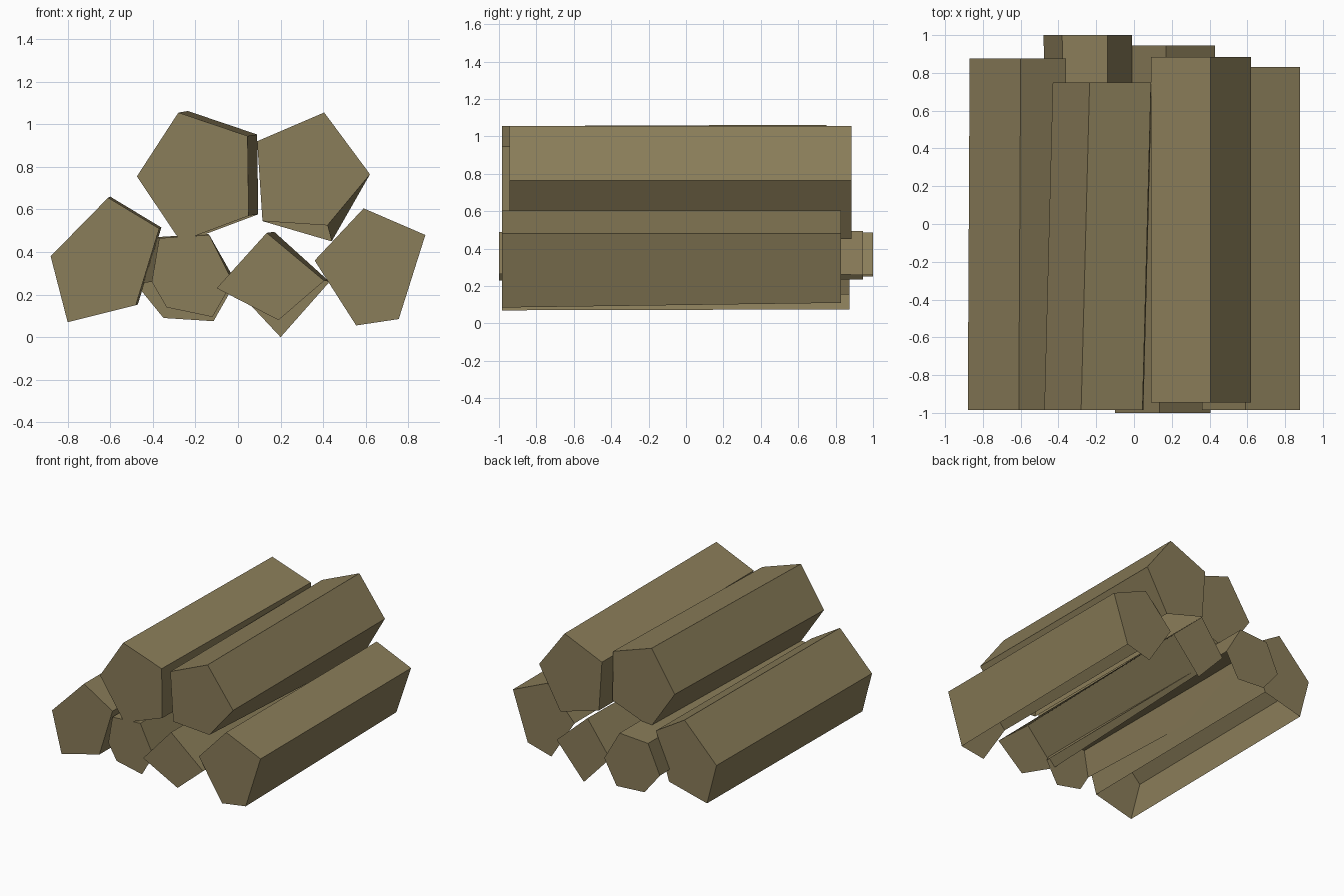
import bpy

if "Cube" in bpy.data.objects:
    bpy.data.objects.remove(bpy.data.objects["Cube"])

# one flat wood colour
wood = bpy.data.materials.new("brown wood")
wood.diffuse_color = (0.255, 0.205, 0.1, 1)
wood.use_nodes = True
wood.node_tree.nodes["Principled BSDF"].inputs["Base Color"].default_value = wood.diffuse_color


def log(name, front, y0, y1, shift=(0, 0), back=None, open_sides=()):
    """Split log: front outline (x, z) lofted to a shifted back outline.
    back overrides single back corners; open_sides are sides left uncovered."""
    back = back or {}
    n = len(front)
    rear = [back.get(i, (x + shift[0], z + shift[1])) for i, (x, z) in enumerate(front)]
    verts = [(x, y0, z) for x, z in front] + [(x, y1, z) for x, z in rear]
    # outlines run clockwise seen from the front
    faces = [tuple(reversed(range(n))), tuple(range(n, 2 * n))]
    for i in range(n):
        if i not in open_sides:
            j = (i + 1) % n
            faces.append((i, j, n + j, n + i))
    mesh = bpy.data.meshes.new(name)
    mesh.from_pydata(verts, [], faces)
    mesh.materials.append(wood)
    ob = bpy.data.objects.new(name, mesh)
    bpy.context.collection.objects.link(ob)
    return ob


# bottom row, left to right (undersides are open)
log("lower_left_log",
    [(-.88, .38), (-.61, .655), (-.37, .51), (-.48, .15), (-.80, .07)],
    -.985, .875, shift=(.01, .005), open_sides=(3,))

log("lower_middle_left_log",
    [(-.405, .26), (-.37, .465), (-.135, .48), (-.025, .26), (-.12, .095), (-.335, .14)],
    -.985, 1.0,
    back={0: (-.48, .25), 1: (-.38, .47), 2: (-.14, .485), 3: (-.01, .26),
          4: (-.115, .075), 5: (-.35, .09)},
    open_sides=(3, 4, 5))

log("lower_middle_right_log",
    [(-.10, .23), (.135, .49), (.405, .265), (.19, .08)],
    -1.0, .945,
    back={0: (-.02, .235), 1: (.17, .495), 2: (.43, .26), 3: (.20, 0)},
    open_sides=(2, 3))

log("lower_right_log",
    [(.36, .36), (.59, .605), (.88, .48), (.755, .085), (.555, .055)],
    -.985, .83, back={3: (.755, .11)}, open_sides=(3, 4))

# top row
log("upper_left_log",
    [(-.475, .755), (-.28, 1.055), (.045, .945), (.05, .57), (-.27, .45)],
    -.985, .75, shift=(.045, .007), open_sides=(3,))

log("upper_right_log",
    [(.09, .92), (.405, 1.055), (.62, .765), (.42, .525), (.115, .545)],
    -.945, .885, back={3: (.44, .45)}, open_sides=(3,))
